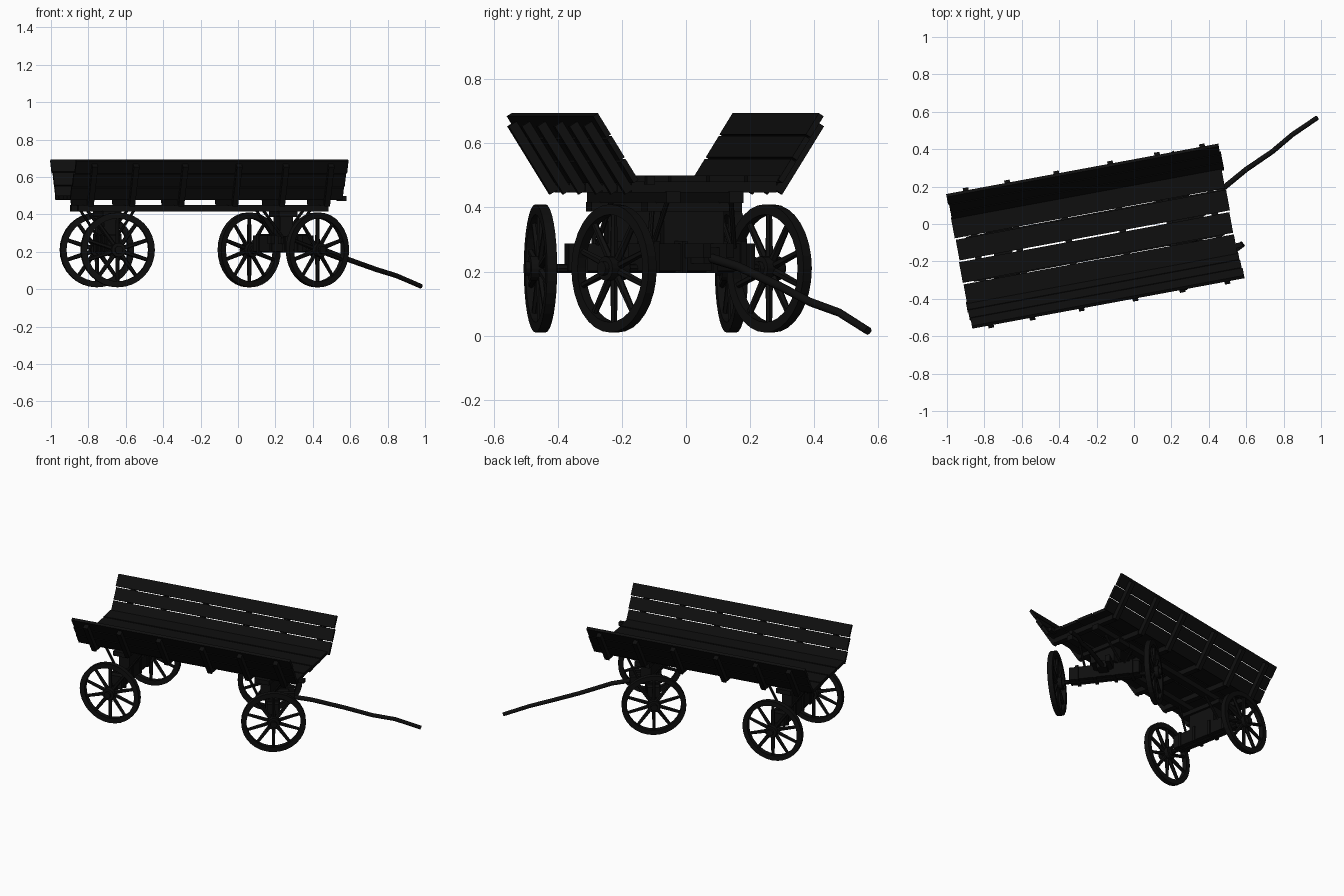
import bpy, bmesh, random
from math import radians, pi, cos, sin
from mathutils import Matrix, Vector

if "Cube" in bpy.data.objects:
    bpy.data.objects.remove(bpy.data.objects["Cube"], do_unlink=True)
random.seed(4)

wood = bpy.data.materials.new("blackened wood")
wood.use_nodes = True
BLACK = (0.0045, 0.0045, 0.0045, 1)
wood.diffuse_color = BLACK
wood.node_tree.nodes["Principled BSDF"].inputs["Base Color"].default_value = BLACK


def move(x, y, z):
    return Matrix.Translation((x, y, z))


# Wagon body frame and steered front axle frame
BODY = move(-0.2075, -0.065, 0) @ Matrix.Rotation(radians(10.5), 4, 'Z')
REAR = BODY @ move(-0.5, 0, 0)
FRONT = move(0.2425, 0.0175, 0) @ Matrix.Rotation(radians(37), 4, 'Z')


def add(name, mesh, frame):
    if not mesh.materials:
        mesh.materials.append(wood)
    ob = bpy.data.objects.new(name, mesh)
    ob.matrix_world = frame
    bpy.context.collection.objects.link(ob)
    return ob


def finish(name, bm, frame):
    bmesh.ops.recalc_face_normals(bm, faces=bm.faces)
    mesh = bpy.data.meshes.new(name)
    bm.to_mesh(mesh)
    bm.free()
    return add(name, mesh, frame)


def box(name, frame, centre, size):
    bm = bmesh.new()
    bmesh.ops.create_cube(bm, size=1, matrix=move(*centre) @ Matrix.Diagonal((*size, 1)))
    return finish(name, bm, frame)


def rod_into(bm, a, b, r1, r2, sides=8):
    a, b = Vector(a), Vector(b)
    turn = (b - a).to_track_quat('Z', 'Y').to_matrix().to_4x4()
    bmesh.ops.create_cone(bm, cap_ends=True, segments=sides, radius1=r1, radius2=r2,
                          depth=(b - a).length,
                          matrix=Matrix.Translation((a + b) / 2) @ turn)


def rod(name, frame, a, b, r1, r2):
    bm = bmesh.new()
    rod_into(bm, a, b, r1, r2)
    return finish(name, bm, frame)


# Floor boards with narrow gaps
for i in range(4):
    shift = random.uniform(-0.008, 0.008)
    box("floor_board", BODY, (shift, (i - 1.5) * 0.121, 0.49), (1.47, 0.112, 0.02))
box("floor_peg", BODY, (0.74, -0.187, 0.485), (0.05, 0.025, 0.025))

# Cross beams and long rails below the floor
STAKES = (-0.635, -0.41, -0.143, 0.15, 0.405, 0.65)
for u in STAKES:
    box("cross_beam", BODY, (u, 0, 0.464), (0.035, 0.46, 0.034))
for s in (-1, 1):
    box("long_rail", BODY, (0, s * 0.1, 0.432), (1.36, 0.045, 0.036))

# Flared sides: three planks and six outer stakes each
for s in (-1, 1):
    panel = BODY @ move(0, s * 0.228, 0.48) @ Matrix.Rotation(radians(-32 * s), 4, 'X')
    for i in range(3):
        shift = random.uniform(-0.005, 0.005)
        box("side_plank", panel, (shift, 0, 0.04 + i * 0.084), (1.48, 0.018, 0.078))
    for u in STAKES:
        box("side_stake", panel, (u, s * 0.023, 0.103), (0.03, 0.03, 0.25))

# Spoked wheel, axis along y
R, INNER, HALF = 0.2, 0.168, 0.016
bm = bmesh.new()
SEG = 32
rings = []
for k in range(SEG):
    a = 2 * pi * k / SEG
    rings.append([bm.verts.new((r * cos(a), y, r * sin(a)))
                  for r, y in ((R, -HALF), (R, HALF), (INNER, HALF), (INNER, -HALF))])
for k in range(SEG):
    p, q = rings[k], rings[(k + 1) % SEG]
    for j in range(4):
        n = (j + 1) % 4
        bm.faces.new((p[j], p[n], q[n], q[j]))
for k in range(10):
    a = 2 * pi * (k + 0.5) / 10
    d = Vector((cos(a), 0, sin(a)))
    rod_into(bm, d * 0.025, d * 0.175, 0.013, 0.01, 6)
rod_into(bm, (0, -0.035, 0), (0, 0.035, 0), 0.038, 0.038, 16)
rod_into(bm, (0, -0.05, 0), (0, 0.05, 0), 0.022, 0.022, 12)
wheel_mesh = None

# Axles, bands and wheels
for label, frame in (("rear", REAR), ("front", FRONT)):
    for s in (-1, 1):
        place = frame @ move(0, s * 0.303, 0.21)
        if wheel_mesh is None:
            wheel_mesh = finish(label + "_wheel", bm, place).data
        else:
            add(label + "_wheel", wheel_mesh, place)
        for v in (0.06, 0.17):
            box(label + "_axle_band", frame, (0, s * v, 0.245), (0.09, 0.02, 0.1))
    rod(label + "_axle", frame, (0, -0.34, 0.21), (0, 0.34, 0.21), 0.014, 0.014)
    box(label + "_axle_beam", frame, (0, 0, 0.245), (0.075, 0.44, 0.085))

# Bolsters and slanted stays carrying the body
for label, u in (("rear", -0.5), ("front", 0.457)):
    frame = BODY @ move(u, 0, 0)
    box(label + "_bolster", frame, (0, 0, 0.35), (0.07, 0.19, 0.135))
    box(label + "_bolster_cap", frame, (0, 0, 0.402), (0.1, 0.3, 0.03))
    for s in (-1, 1):
        for e in (-1, 1):
            rod(label + "_stay", frame, (e * 0.025, s * 0.13, 0.275),
                (e * 0.13, s * 0.1, 0.425), 0.008, 0.008)

# Hounds and drawbar on the steered axle
for s in (-1, 1):
    box("hound", FRONT, (0.04, s * 0.045, 0.265), (0.2, 0.03, 0.045))
box("drawbar_block", FRONT, (0.06, 0, 0.25), (0.09, 0.06, 0.05))

curve = bpy.data.curves.new("drawbar", 'CURVE')
curve.dimensions = '3D'
curve.bevel_depth = 0.014
curve.bevel_resolution = 2
curve.use_fill_caps = True
path = ((0.05, 0.25), (0.25, 0.215), (0.45, 0.155), (0.62, 0.105), (0.76, 0.072), (0.92, 0.015))
spline = curve.splines.new('POLY')
spline.points.add(len(path) - 1)
for i, (point, (t, z)) in enumerate(zip(spline.points, path)):
    point.co = (t, 0.004 * (-1) ** i, z, 1)
    point.radius = 1.1 - 0.2 * t
add("drawbar", curve, FRONT)
